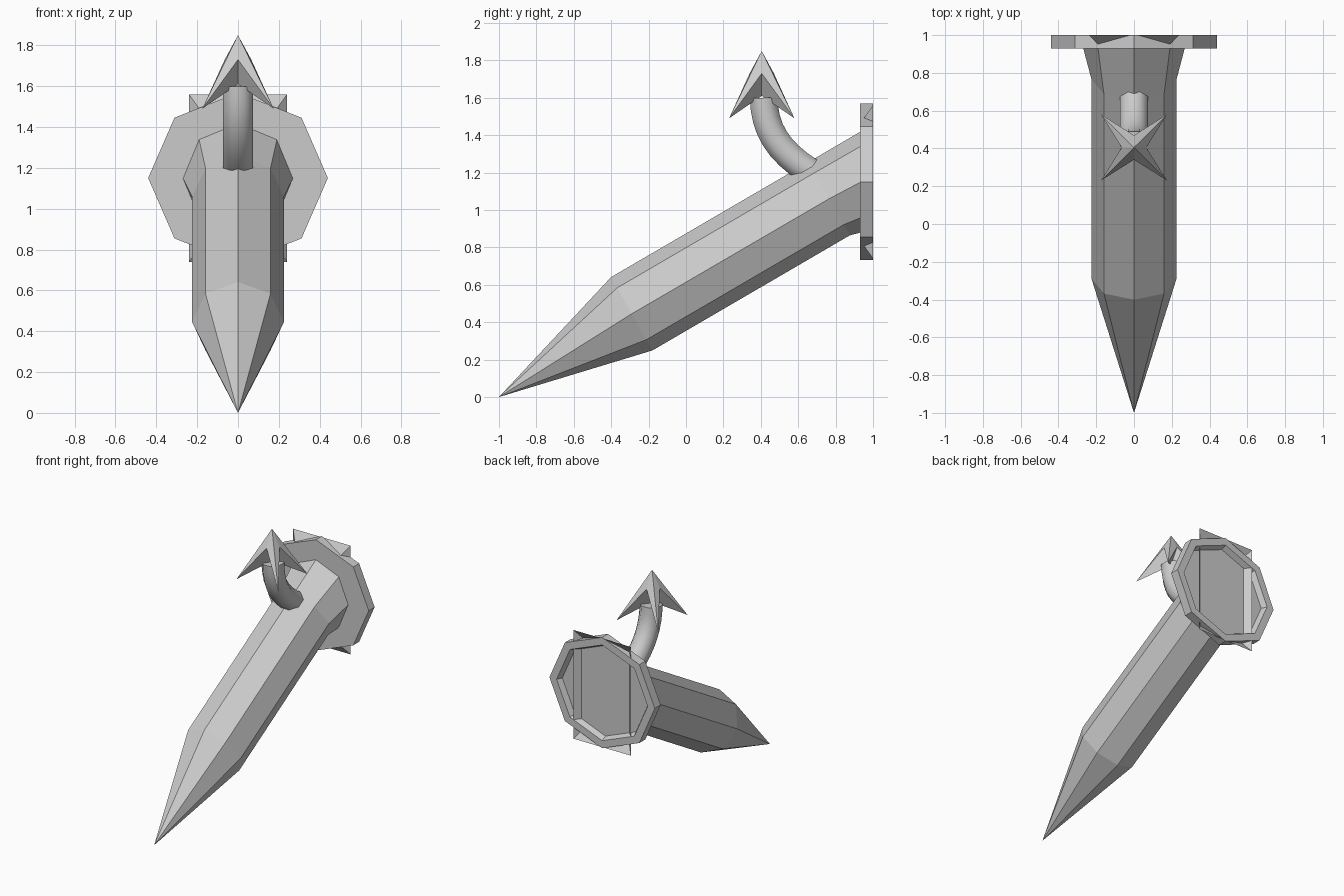
import bpy, bmesh, math
from mathutils import Vector

if "Cube" in bpy.data.objects:
    bpy.data.objects.remove(bpy.data.objects["Cube"])


def make_object(name, bm, smooth=False):
    bmesh.ops.recalc_face_normals(bm, faces=bm.faces)
    mesh = bpy.data.meshes.new(name)
    bm.to_mesh(mesh)
    bm.free()
    ob = bpy.data.objects.new(name, mesh)
    bpy.context.collection.objects.link(ob)
    if smooth:
        bpy.context.view_layer.objects.active = ob
        ob.select_set(True)
        bpy.ops.object.shade_smooth_by_angle(angle=math.radians(50))
        ob.select_set(False)
    return ob


def ring(bm, centre, up, radius, sides=8, turn=0.0):
    """Polygon spanned by the x axis and the given up direction."""
    up = Vector(up).normalized()
    angles = [turn + 2 * math.pi * i / sides for i in range(sides)]
    return [bm.verts.new(Vector(centre) + radius * (math.cos(a) * Vector((1, 0, 0)) + math.sin(a) * up))
            for a in angles]


def bridge(bm, a, b):
    n = len(a)
    for i in range(n):
        bm.faces.new((a[i], a[(i + 1) % n], b[(i + 1) % n], b[i]))


def fan(bm, loop, point):
    for i in range(len(loop)):
        bm.faces.new((loop[i], loop[(i + 1) % len(loop)], point))


# Octagonal slanted shaft with a pointed tip, flaring into the wall plate
bm = bmesh.new()
slant_up = (0, -0.22, 0.39)
rings = [ring(bm, (0, -0.29, 0.445), slant_up, 0.225),
         ring(bm, (0, 0.765, 1.06), slant_up, 0.225),
         ring(bm, (0, 0.935, 1.15), (0, 0, 1), 0.27)]
for a, b in zip(rings, rings[1:]):
    bridge(bm, a, b)
fan(bm, rings[0], bm.verts.new((0, -1, 0)))
bm.faces.new(rings[-1])
make_object("shaft", bm)

# Octagonal wall plate with a shallow recess in its back
bm = bmesh.new()
Z = (0, 0, 1)
rings = [ring(bm, (0, y, 1.15), Z, r) for y, r in
         ((0.93, 0.44), (1.0, 0.44), (1.0, 0.38), (0.96, 0.36))]
for r in rings:
    for v in r:
        v.co.z = 1.15 + (v.co.z - 1.15) * 0.95
for a, b in zip(rings, rings[1:]):
    bridge(bm, a, b)
bm.faces.new(rings[0])
bm.faces.new(rings[-1])
make_object("wall_plate", bm)

# Rectangular tray set in the back of the plate, its corners poking past it
bm = bmesh.new()
corners = ((-1, -1), (1, -1), (1, 1), (-1, 1))
rim, floor = [[bm.verts.new((sx * w, y, 1.15 + sz * h)) for sx, sz in corners]
              for w, h, y in ((0.24, 0.41, 1.0), (0.19, 0.34, 0.95))]
bridge(bm, rim, floor)
bm.faces.new(floor)
make_object("back_tray", bm)

# Curved round hook growing out of the shaft
bm = bmesh.new()
p = [Vector(q) for q in ((0, 0.67, 1.20), (0, 0.48, 1.32), (0, 0.42, 1.44), (0, 0.415, 1.60))]
loops = []
for i in range(9):
    t = i / 8
    u = 1 - t
    pos = u**3 * p[0] + 3 * u * u * t * p[1] + 3 * u * t * t * p[2] + t**3 * p[3]
    tan = u * u * (p[1] - p[0]) + 2 * u * t * (p[2] - p[1]) + t * t * (p[3] - p[2])
    loops.append(ring(bm, pos, (0, -tan.z, tan.y), 0.08, 8, math.pi / 8))
for a, b in zip(loops, loops[1:]):
    bridge(bm, a, b)
bm.faces.new(loops[0])
bm.faces.new(loops[-1])
make_object("hook", bm, smooth=True)

# Four-barbed arrowhead on the end of the hook
bm = bmesh.new()
star = []
for i in range(8):
    a = i * math.pi / 4
    r, z = (0.247, 1.49) if i % 2 else (0.065, 1.73)
    star.append(bm.verts.new((r * math.cos(a), 0.405 + r * math.sin(a), z)))
fan(bm, star, bm.verts.new((0, 0.405, 1.85)))
fan(bm, star, bm.verts.new((0, 0.405, 1.61)))
make_object("arrowhead", bm)
